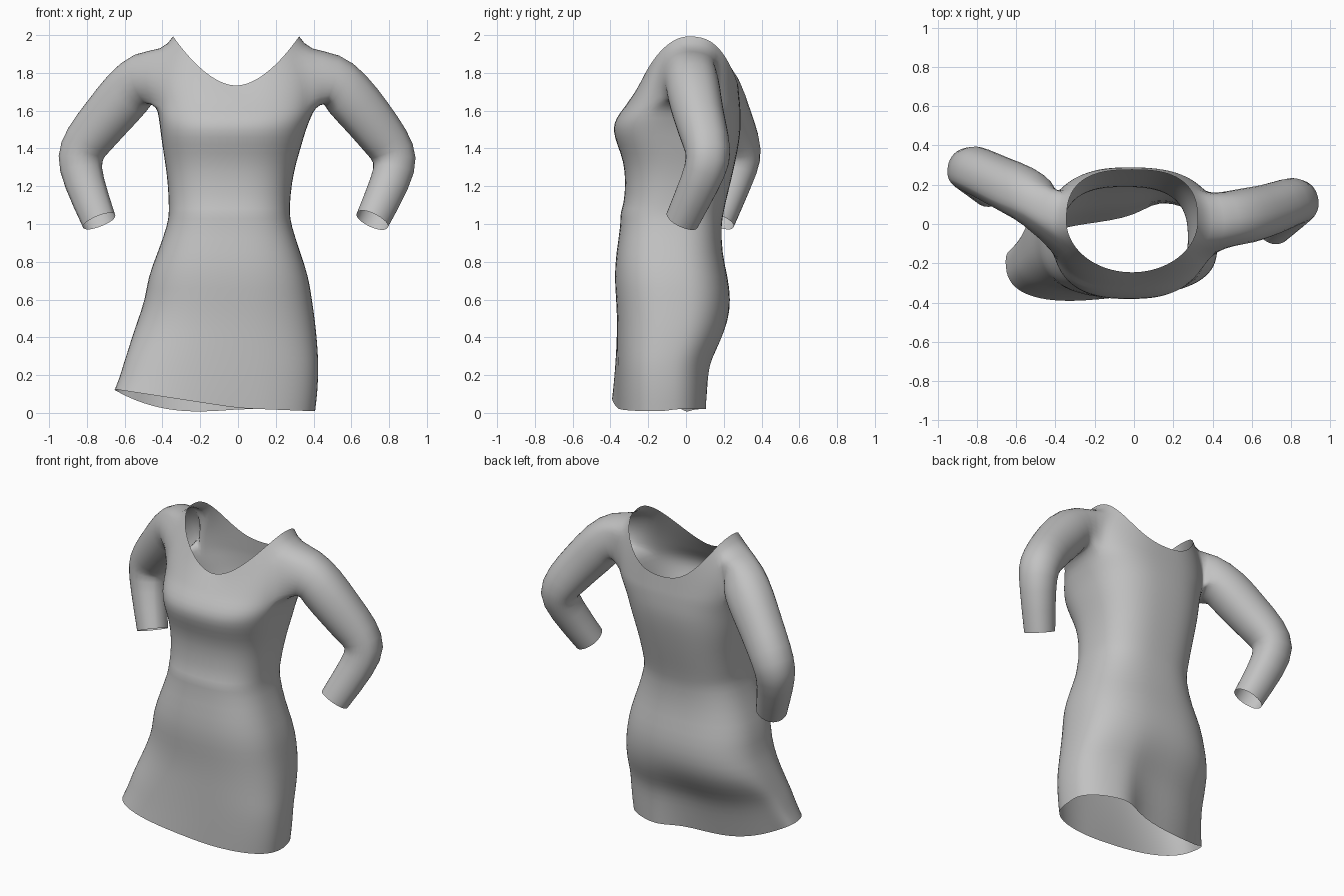
import bpy, bmesh, math
from mathutils import Vector

cube = bpy.data.objects.get("Cube")
if cube:
    bpy.data.objects.remove(cube)

SIDES = 40
HALF = 3                                    # armhole half width in columns
NECK_STEPS = [0.2, 0.4, 0.6, 0.8, 1]

# Body sections: height, right edge, left edge, front, back
SECTIONS = [
    (0, -.655, .41, -.365, .13), (.1, -.628, .422, -.365, .132),
    (.2, -.607, .426, -.365, .135), (.28, -.587, .426, -.365, .152),
    (.37, -.565, .42, -.365, .195), (.48, -.535, .41, -.365, .228),
    (.6, -.492, .392, -.37, .238), (.72, -.478, .375, -.38, .222),
    (.85, -.425, .33, -.37, .19), (1, -.372, .28, -.345, .187),
    (1.06, -.367, .275, -.35, .2), (1.1, -.367, .275, -.33, .207),
    (1.22, -.372, .285, -.32, .237), (1.33, -.387, .31, -.33, .262),
    (1.42, -.402, .338, -.365, .28), (1.5, -.412, .36, -.39, .29),
    (1.56, -.42, .385, -.372, .29), (1.62, -.43, .41, -.325, .288),
]

# Sleeve centre lines: x, y, z, radius
LEFT_SLEEVE = [
    (.5, .03, 1.775, .142), (.57, .04, 1.7, .148), (.69, .07, 1.56, .135),
    (.79, .11, 1.43, .128), (.84, .122, 1.34, .122), (.81, .08, 1.23, .108),
    (.71, -.02, 1.02, .093),
]
RIGHT_SLEEVE = [
    (-.5, .115, 1.785, .142), (-.58, .165, 1.7, .147), (-.69, .215, 1.57, .135),
    (-.8, .27, 1.44, .13), (-.845, .285, 1.35, .125), (-.82, .25, 1.23, .108),
    (-.735, .17, 1.015, .093),
]


def smooth(t):
    t = max(0, min(1, t))
    return t * t * (3 - 2 * t)


def rounded(v, power):
    return math.copysign(abs(v) ** (2 / power), v)


def section_point(section, a):
    """Point on a rounded body section, with the skirt swept to one leg."""
    z, x0, x1, front, back = section
    x = (x0 + x1) / 2 + (x1 - x0) / 2 * rounded(math.cos(a), 2.6)
    y = (front + back) / 2 + (back - front) / 2 * rounded(math.sin(a), 2.6)
    low = max(0, 1 - z / .5)
    side = max(0, min(1, -x / .65))
    s = math.sin(a)
    y -= .07 * side * low
    if s > 0:       # back of the skirt follows the forward leg
        y -= .1 * low * smooth((.15 - x) / .2) * min(1, s * 1.6)
        hem = .02 + .1 * side ** 3 - .08 * side * (1 - side)
    else:
        hem = .025 + .1 * side - .04 * max(0, x)
    return Vector((x, y, z + hem * low))


def neck_point(a):
    """Point on the scooped neckline, squarer at the back."""
    back = math.sin(a) > 0
    power = 2.7 if back else 2
    c, s = rounded(math.cos(a), power), rounded(math.sin(a), power)
    rise = abs(c) ** (2.5 if back else 1.8)
    return Vector((.335 * c - .01, .015 + .262 * s, 1.73 + .265 * rise))


def yoke_point(a, t):
    """Blend the chest section into the neckline, with fuller shoulders."""
    p = section_point(SECTIONS[-1], a).lerp(neck_point(a), t)
    c = math.cos(a)
    p.x += math.copysign(.06 * math.sin(math.pi * t) * c ** 4, c)
    return p


def bridge(bm, ring_a, ring_b):
    n = len(ring_a)
    for i in range(n):
        j = (i + 1) % n
        bm.faces.new((ring_a[i], ring_a[j], ring_b[j], ring_b[i]))


def add_sleeve(bm, hole, path):
    """Sweep a tube from the armhole loop along the sleeve path."""
    centre = sum((v.co for v in hole), Vector()) / len(hole)
    points = [centre] + [Vector(p[:3]) for p in path]

    def frame(k):
        ahead = points[min(k + 1, len(points) - 1)]
        t = (ahead - points[max(k - 1, 0)]).normalized()
        u = Vector((0, 1, 0))
        u = (u - t * u.dot(t)).normalized()
        return u, t.cross(u)

    u, w = frame(0)
    angles = [math.atan2((v.co - centre).dot(w), (v.co - centre).dot(u))
              for v in hole]
    ring = hole
    for k, p in enumerate(path, 1):
        u, w = frame(k)
        new = [bm.verts.new(points[k] + p[3] * (u * math.cos(a) + w * math.sin(a)))
               for a in angles]
        bridge(bm, ring, new)
        ring = new


# Dress body as a grid of rings, leaving two armholes open
bm = bmesh.new()
turn = [2 * math.pi * i / SIDES for i in range(SIDES)]
rings = [[bm.verts.new(section_point(s, a)) for a in turn] for s in SECTIONS]
rings += [[bm.verts.new(yoke_point(a, t)) for a in turn] for t in NECK_STEPS]
bottom = len(SECTIONS) - 1
top = len(rings) - 2


def in_armhole(row, col):
    c = (col + HALF) % (SIDES // 2)
    return bottom <= row < top and c < 2 * HALF


for r in range(len(rings) - 1):
    for c in range(SIDES):
        if not in_armhole(r, c):
            d = (c + 1) % SIDES
            bm.faces.new((rings[r][c], rings[r][d],
                          rings[r + 1][d], rings[r + 1][c]))

# Sleeves grow from the armhole edges
for mid, path in ((0, LEFT_SLEEVE), (SIDES // 2, RIGHT_SLEEVE)):
    cols = [(mid + k) % SIDES for k in range(-HALF, HALF + 1)]
    hole = [rings[bottom][c] for c in cols]
    hole += [rings[r][cols[-1]] for r in range(bottom + 1, top)]
    hole += [rings[top][c] for c in reversed(cols)]
    hole += [rings[r][cols[0]] for r in range(top - 1, bottom, -1)]
    add_sleeve(bm, hole, path)

bmesh.ops.recalc_face_normals(bm, faces=bm.faces)
mesh = bpy.data.meshes.new("dress")
bm.to_mesh(mesh)
bm.free()
mesh.shade_smooth()

# Plain cloth material
cloth = bpy.data.materials.new("grey cloth")
cloth.use_nodes = True
grey = (.54, .54, .54, 1)
cloth.diffuse_color = grey
cloth.node_tree.nodes["Principled BSDF"].inputs["Base Color"].default_value = grey
mesh.materials.append(cloth)

dress = bpy.data.objects.new("dress", mesh)
bpy.context.collection.objects.link(dress)
soften = dress.modifiers.new("soften", 'SUBSURF')
soften.levels = soften.render_levels = 1
